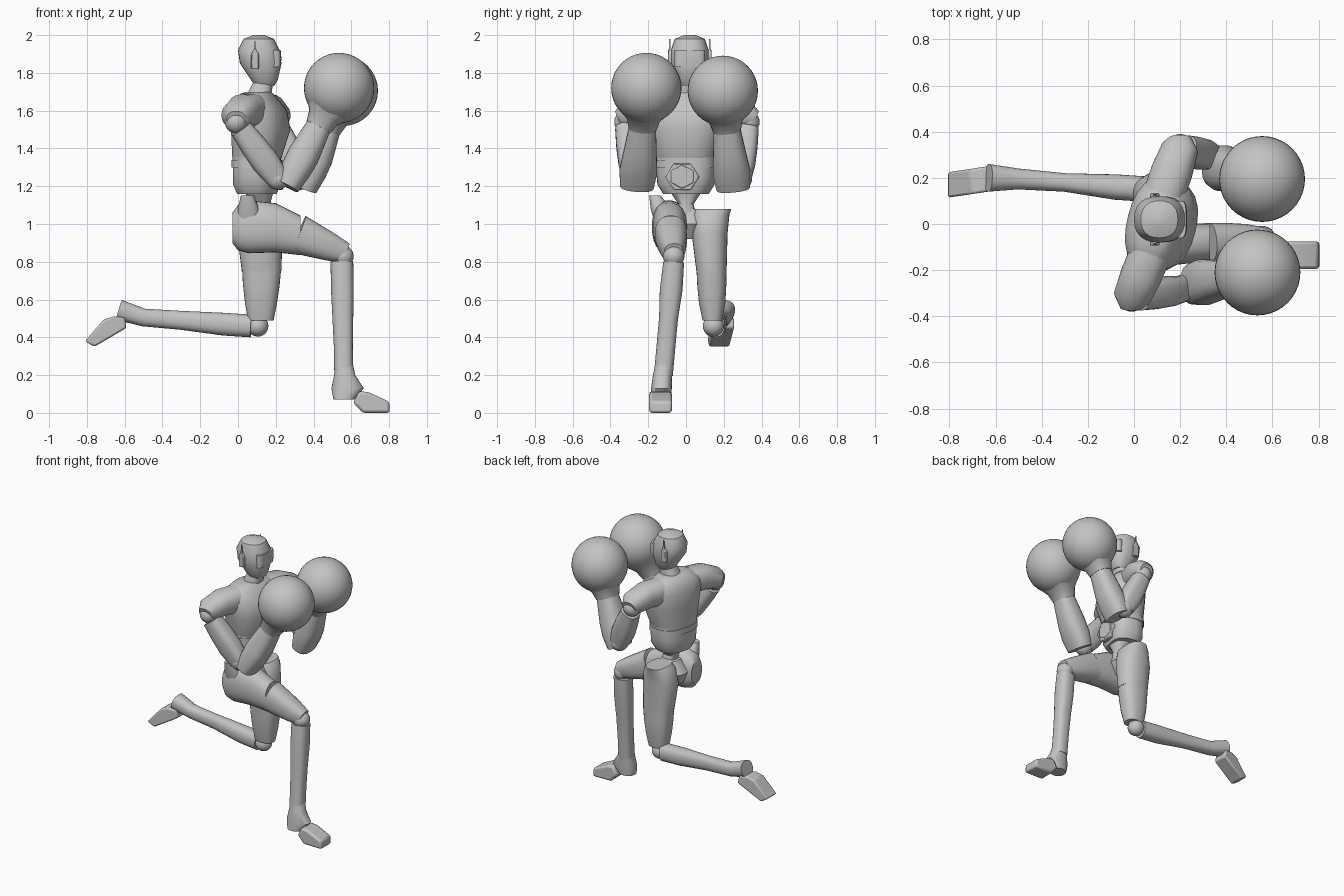
import bpy
import bmesh
from math import cos, sin, pi, radians
from mathutils import Vector

cube = bpy.data.objects.get("Cube")
if cube:
    bpy.data.objects.remove(cube, do_unlink=True)

grey = bpy.data.materials.new("plain_grey")
grey.use_nodes = True
grey.diffuse_color = (0.55, 0.55, 0.55, 1)
grey.node_tree.nodes["Principled BSDF"].inputs["Base Color"].default_value = grey.diffuse_color

RIGHT = Vector((1, 0, 0))
ACROSS = Vector((0, 1, 0))
UP = Vector((0, 0, 1))
TORSO_TURN = Vector((.25, 1, 0))


def finish(name, bm, angle=38, bevel=0):
    bmesh.ops.recalc_face_normals(bm, faces=bm.faces)
    mesh = bpy.data.meshes.new(name)
    bm.to_mesh(mesh)
    bm.free()
    mesh.materials.append(grey)
    obj = bpy.data.objects.new(name, mesh)
    bpy.context.collection.objects.link(obj)
    if bevel:
        modifier = obj.modifiers.new("Bevel", "BEVEL")
        modifier.width = bevel
        modifier.segments = 2
    bpy.ops.object.select_all(action="DESELECT")
    obj.select_set(True)
    bpy.context.view_layer.objects.active = obj
    bpy.ops.object.shade_smooth_by_angle(angle=radians(angle))
    return obj


def skin(name, loops, angle=38, bevel=0):
    """Join matching loops of points into one closed surface."""
    bm = bmesh.new()
    loops = [[bm.verts.new(point) for point in loop] for loop in loops]
    for lower, upper in zip(loops, loops[1:]):
        for k in range(len(lower)):
            bm.faces.new((lower[k - 1], lower[k], upper[k], upper[k - 1]))
    bm.faces.new(loops[0])
    bm.faces.new(loops[-1])
    return finish(name, bm, angle, bevel)


def loft(name, rings, side=ACROSS, axis=None, power=2.4, count=24):
    """Skin rounded sections: each ring is x, y, z, half width along side, half depth."""
    centres = [Vector(ring[:3]) for ring in rings]
    loops = []
    for i, (centre, ring) in enumerate(zip(centres, rings)):
        following = centres[min(i + 1, len(rings) - 1)]
        tangent = (axis or following - centres[max(i - 1, 0)]).normalized()
        u = (side - tangent * side.dot(tangent)).normalized() * ring[3]
        v = tangent.cross(u).normalized() * ring[4]
        loop = []
        for k in range(count):
            c, s = cos(2 * pi * k / count), sin(2 * pi * k / count)
            scale = (abs(c) ** power + abs(s) ** power) ** (-1 / power)
            loop.append(centre + (u * c + v * s) * scale)
        loops.append(loop)
    return skin(name, loops)


def limb(name, start, end, sizes, side=ACROSS, axis=None, power=2.6):
    """Evenly spaced sections between two points; each size is half width, half depth."""
    start, end = Vector(start), Vector(end)
    steps = len(sizes) - 1
    rings = [(*start.lerp(end, i / steps), *size) for i, size in enumerate(sizes)]
    return loft(name, rings, side, axis, power)


def ball(name, centre, radius, segments=24):
    bm = bmesh.new()
    bmesh.ops.create_uvsphere(bm, u_segments=segments, v_segments=segments // 2, radius=radius)
    bmesh.ops.translate(bm, verts=bm.verts, vec=centre)
    return finish(name, bm, 60)


def prism(name, outline, middle, half, bevel=0.01, slant=0):
    """Extrude a side outline across y, with y drifting along x by slant."""
    first = outline[0][0]
    loops = [[(x, middle + edge + slant * (x - first), z) for x, z in outline]
             for edge in (-half, half)]
    return skin(name, loops, 30, bevel)


def hexagon(name, centre, radius, depth, turn):
    loops = []
    for offset in (-depth, depth):
        middle = Vector(centre) + RIGHT * offset
        angles = [turn + k * pi / 3 for k in range(6)]
        loops.append([middle + (ACROSS * cos(a) + UP * sin(a) * .9) * radius for a in angles])
    return skin(name, loops, 30, 0.006)


# Head with a longer face at the front, visor and ear pieces
loft("head", [(.14, .02, 1.73, .05, .05), (.14, .02, 1.76, .07, .07),
              (.12, .02, 1.85, .1, .11), (.11, .02, 1.92, .1, .11),
              (.11, .02, 1.98, .08, .08), (.11, .02, 2, .03, .03)], axis=UP)
limb("visor", (.2, .02, 1.83), (.2, .02, 1.92), [(.08, .026), (.08, .03), (.08, .026)],
     axis=UP, power=3.5)
for label, sign in (("right", -1), ("left", 1)):
    ear = .02 + sign * .1
    prism(label + "_ear_piece", [(.07, 1.82), (.11, 1.82), (.11, 1.9), (.09, 1.93), (.07, 1.9)],
          ear, .014, .005)
    prism(label + "_antenna", [(.08, 1.9), (.1, 1.9), (.09, 1.98)], ear + sign * .006, .004, 0)
limb("neck", (.1, .01, 1.65), (.14, .02, 1.77), [(.07, .07), (.06, .06), (.05, .05)], axis=UP)

# Torso, turned slightly at the shoulders
loft("chest", [(.1, 0, 1.35, .16, .125), (.12, 0, 1.5, .2, .15), (.11, 0, 1.6, .21, .14),
               (.1, 0, 1.65, .2, .11), (.1, 0, 1.69, .13, .08), (.11, 0, 1.7, .08, .06)],
     TORSO_TURN, UP)
limb("abdomen", (.1, 0, 1.16), (.1, 0, 1.36),
     [(.12, .1), (.15, .12), (.155, .12), (.16, .12), (.16, .12)], TORSO_TURN, UP)
limb("abdomen_band", (.1, 0, 1.3), (.1, 0, 1.34), [(.163, .127)] * 2, TORSO_TURN, UP)
hexagon("belt_buckle", (.22, -.02, 1.25), .09, .018, 0)
hexagon("buckle_centre", (.235, -.02, 1.25), .07, .008, pi / 6)
limb("waist", (.13, 0, 1.03), (.11, 0, 1.18), [(.06, .06), (.04, .05), (.09, .08)], axis=UP)
limb("pelvis", (.09, .015, .92), (.11, .015, 1.08), [(.04, .07), (.09, .11), (.06, .06)], axis=UP)

# Hip flare rising from the outer side of the raised thigh
limb("right_hip_flare", (.06, -.1, 1.02), (.05, -.165, 1.15),
     [(.07, .07), (.055, .055), (.035, .03)], RIGHT, UP)

# Arms: shoulder, elbow, forearm base and fist
arms = {
    "right": (-1, (-.01, -.32, 1.54), (.21, -.28, 1.24), (.26, -.26, 1.2), (.535, -.21, 1.72)),
    "left": (1, (.2, .33, 1.54), (.33, .29, 1.24), (.355, .25, 1.19), (.555, .195, 1.705)),
}
for label, (sign, *points) in arms.items():
    shoulder, elbow, base, fist = map(Vector, points)
    root = Vector((.1 + sign * .03, sign * .13, 1.6))
    tip = shoulder + ACROSS * sign * .04
    middle = root.lerp(shoulder, .5) + UP * .03
    loft(label + "_shoulder_cap", [(*root, .09, .09), (*middle, .09, .086),
                                   (*(shoulder + UP * .03), .08, .07),
                                   (*(tip + UP * .015), .05, .045)], RIGHT)
    ball(label + "_shoulder_joint", shoulder, .06)
    limb(label + "_upper_arm", shoulder.lerp(elbow, .12), elbow,
         [(.06, .06), (.066, .07), (.066, .075), (.055, .06)], power=3)
    ball(label + "_elbow_joint", elbow, .06)
    limb(label + "_forearm", base, base.lerp(fist, .62),
         [(.09, .065), (.1, .08), (.09, .085), (.08, .076), (.07, .066)])
    limb(label + "_glove_cuff", base.lerp(fist, .6), base.lerp(fist, .8),
         [(.075, .07), (.09, .085), (.13, .13)])
    ball(label + "_glove", fist, .186, 40)

# Right leg, planted forward
loft("right_thigh", [(-.03, -.08, .98, .06, .08), (0, -.085, .98, .08, .12),
                     (.06, -.09, .985, .09, .14), (.2, -.085, .98, .09, .13),
                     (.33, -.08, .94, .08, .105)], axis=RIGHT)
limb("right_thigh_guard", (.32, -.08, .945), (.57, -.065, .845),
     [(.085, .105), (.08, .09), (.07, .075), (.05, .055)])
ball("right_knee_joint", (.555, -.065, .83), .057)
limb("right_shin", (.55, -.065, .8), (.56, -.12, .2),
     [(.055, .06), (.06, .06), (.05, .055), (.05, .05), (.05, .05)])
loft("right_ankle", [(.56, -.115, .27, .045, .046), (.565, -.125, .2, .05, .056),
                     (.58, -.13, .13, .055, .086), (.56, -.135, .07, .053, .055)], axis=UP)
prism("right_foot", [(.61, .055), (.64, .115), (.69, .11), (.8, .06), (.804, 0), (.66, 0)],
      -.135, .06, .014)

# Left leg, kneeling with the shin stretched back
loft("left_thigh", [(.12, .14, 1.08, .1, .07), (.12, .13, 1.05, .1, .1),
                    (.115, .125, .95, .095, .12), (.125, .135, .75, .08, .105)], axis=UP)
limb("left_thigh_guard", (.125, .135, .77), (.12, .14, .49),
     [(.08, .104), (.077, .097), (.07, .085), (.052, .068)])
ball("left_knee_joint", (.105, .145, .46), .056)
loft("left_shin", [(.07, .15, .46, .055, .06), (-.08, .16, .47, .055, .06),
                   (-.3, .18, .49, .04, .05), (-.5, .195, .505, .045, .047),
                   (-.63, .2, .545, .06, .055)])
prism("left_foot", [(-.6, .505), (-.66, .51), (-.71, .495), (-.81, .38), (-.76, .35),
                    (-.59, .45)], .2, .055, slant=.15)
